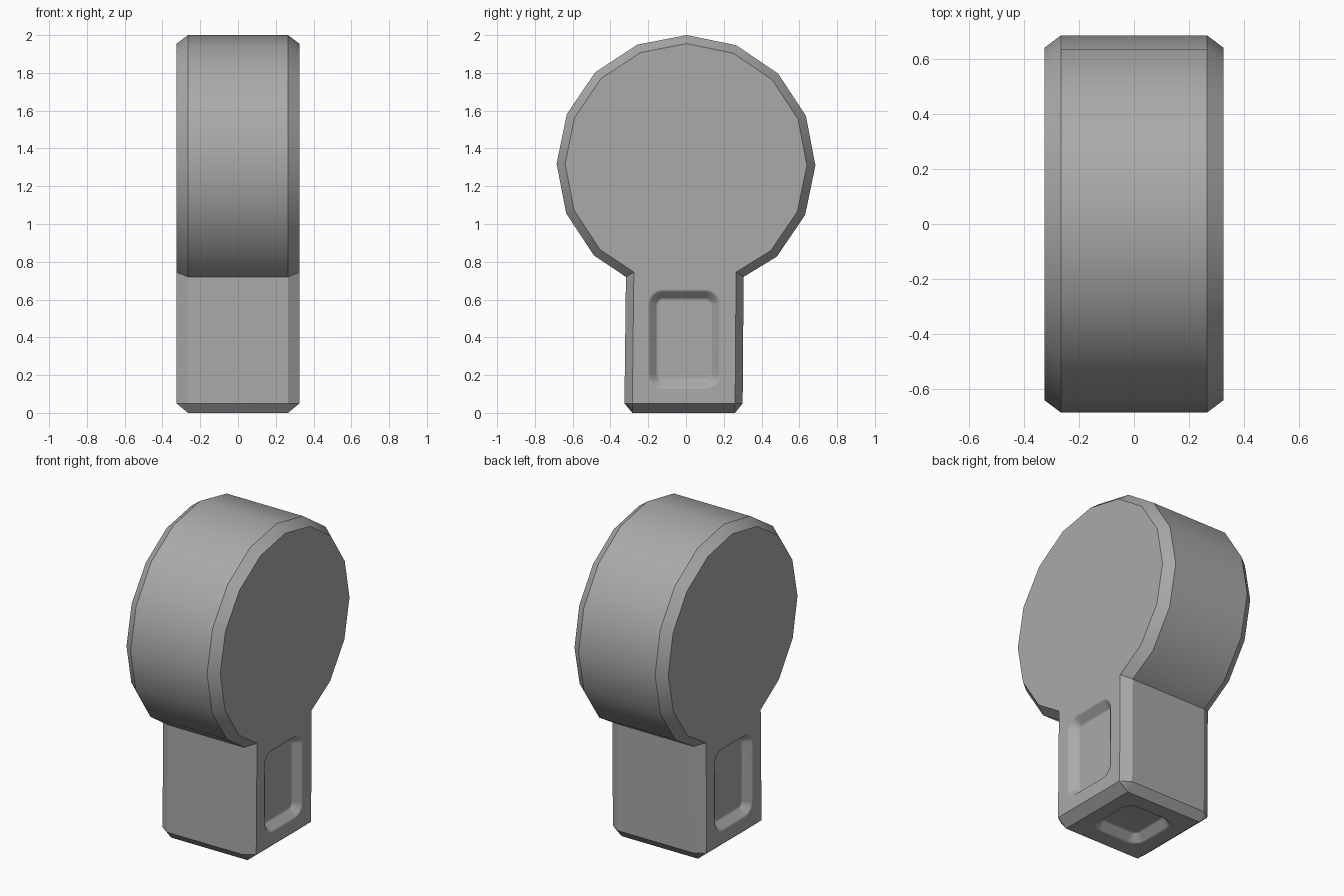
import bpy
import bmesh
from math import sin, cos, radians, pi
from mathutils import Matrix, Vector

default = bpy.data.objects.get("Cube")
if default:
    bpy.data.objects.remove(default, do_unlink=True)

grey = bpy.data.materials.new("plain grey")
grey.use_nodes = True
COLOUR = (0.4, 0.4, 0.4, 1)
grey.diffuse_color = COLOUR
grey.node_tree.nodes["Principled BSDF"].inputs["Base Color"].default_value = COLOUR

HALF, FLAT = 0.325, 0.265     # half widths at the side faces and at the rim
CENTRE, FOOT = 1.315, 0.05    # disc centre height, top of the foot chamfer


def make_object(name, bm):
    bmesh.ops.recalc_face_normals(bm, faces=bm.faces)
    mesh = bpy.data.meshes.new(name)
    bm.to_mesh(mesh)
    bm.free()
    mesh.materials.append(grey)
    obj = bpy.data.objects.new(name, mesh)
    bpy.context.collection.objects.link(obj)
    return obj


def outline(radius, front, back, neck):
    """Keyhole outline in y and z: foot, neck, round head, neck, foot."""
    head = []
    for i in range(-6, 7):
        a = radians(22.5 * i + 0.4)
        head.append((radius * sin(a), CENTRE + radius * cos(a)))
    return ([(front - 0.008, FOOT), (front, neck)] + head
            + [(back, neck), (back - 0.005, FOOT)])


# Body: four rings across the width, with chamfered rims and foot
bm = bmesh.new()
rim = outline(0.685, -0.318, 0.305, 0.72)
side = outline(0.64, -0.276, 0.265, 0.745)
rings = [[bm.verts.new((x, y, z)) for y, z in points]
         for x, points in ((-HALF, side), (-FLAT, rim), (FLAT, rim), (HALF, side))]
for a, b in zip(rings, rings[1:]):
    for i in range(len(a) - 1):
        bm.faces.new((a[i], a[i + 1], b[i + 1], b[i]))
foot = {(s, e): bm.verts.new((s * FLAT, side[e][0], 0)) for s in (-1, 1) for e in (0, -1)}
for s, outer, inner in ((-1, rings[0], rings[1]), (1, rings[3], rings[2])):
    bm.faces.new(outer)
    bm.faces.new((outer[0], outer[-1], foot[s, -1], foot[s, 0]))
    for e in (0, -1):
        bm.faces.new((outer[e], inner[e], foot[s, e]))
for e in (0, -1):
    bm.faces.new((rings[1][e], rings[2][e], foot[1, e], foot[-1, e]))
bm.faces.new((foot[-1, 0], foot[1, 0], foot[1, -1], foot[-1, -1]))
body = make_object("keyhole_body", bm)


def pocket_cutter(name, width, height, matrix):
    """Rounded rectangular dish, sinking along local -z."""
    steps = ((0, 0.03), (0, 0), (0.015, -0.006), (0.045, -0.044), (0.06, -0.05))
    bm = bmesh.new()
    loops = []
    for inset, z in steps:
        r = 0.08 - inset
        loop = []
        for corner, (sx, sy) in enumerate(((1, 1), (-1, 1), (-1, -1), (1, -1))):
            for k in range(5):
                a = (corner + k / 4) * pi / 2
                loop.append(bm.verts.new((sx * (width / 2 - 0.08) + r * cos(a),
                                          sy * (height / 2 - 0.08) + r * sin(a), z)))
        loops.append(loop)
    for a, b in zip(loops, loops[1:]):
        for i in range(len(a)):
            j = (i + 1) % len(a)
            bm.faces.new((a[i], a[j], b[j], b[i]))
    bm.faces.new(loops[0])
    bm.faces.new(loops[-1])
    bm.transform(matrix)
    cutter = make_object(name, bm)
    cutter.hide_render = True
    return cutter


def facing(position, across, up):
    """Matrix whose local x and y run along the given directions."""
    x, y = Vector(across), Vector(up)
    m = Matrix((x, y, x.cross(y))).transposed().to_4x4()
    m.translation = position
    return m


# Pockets on both sides of the stem and under the foot
cutters = [
    pocket_cutter("left_pocket_cutter", 0.39, 0.53,
                  facing((HALF, -0.01, 0.39), (0, 1, 0), (0, 0, 1))),
    pocket_cutter("right_pocket_cutter", 0.39, 0.53,
                  facing((-HALF, -0.01, 0.39), (0, -1, 0), (0, 0, 1))),
    pocket_cutter("foot_pocket_cutter", 0.36, 0.36,
                  facing((0, -0.01, 0), (1, 0, 0), (0, -1, 0))),
]
bpy.ops.object.select_all(action="DESELECT")
bpy.context.view_layer.objects.active = body
body.select_set(True)
for cutter in cutters:
    mod = body.modifiers.new("pocket", "BOOLEAN")
    mod.object = cutter
    mod.operation = "DIFFERENCE"
    mod.solver = "EXACT"
    bpy.ops.object.modifier_apply(modifier=mod.name)
    bpy.data.objects.remove(cutter, do_unlink=True)

# Soft head and pockets, crisp chamfers, flat large faces
bpy.ops.object.shade_smooth_by_angle(angle=radians(33))
weighted = body.modifiers.new("flat faces", "WEIGHTED_NORMAL")
weighted.keep_sharp = True
